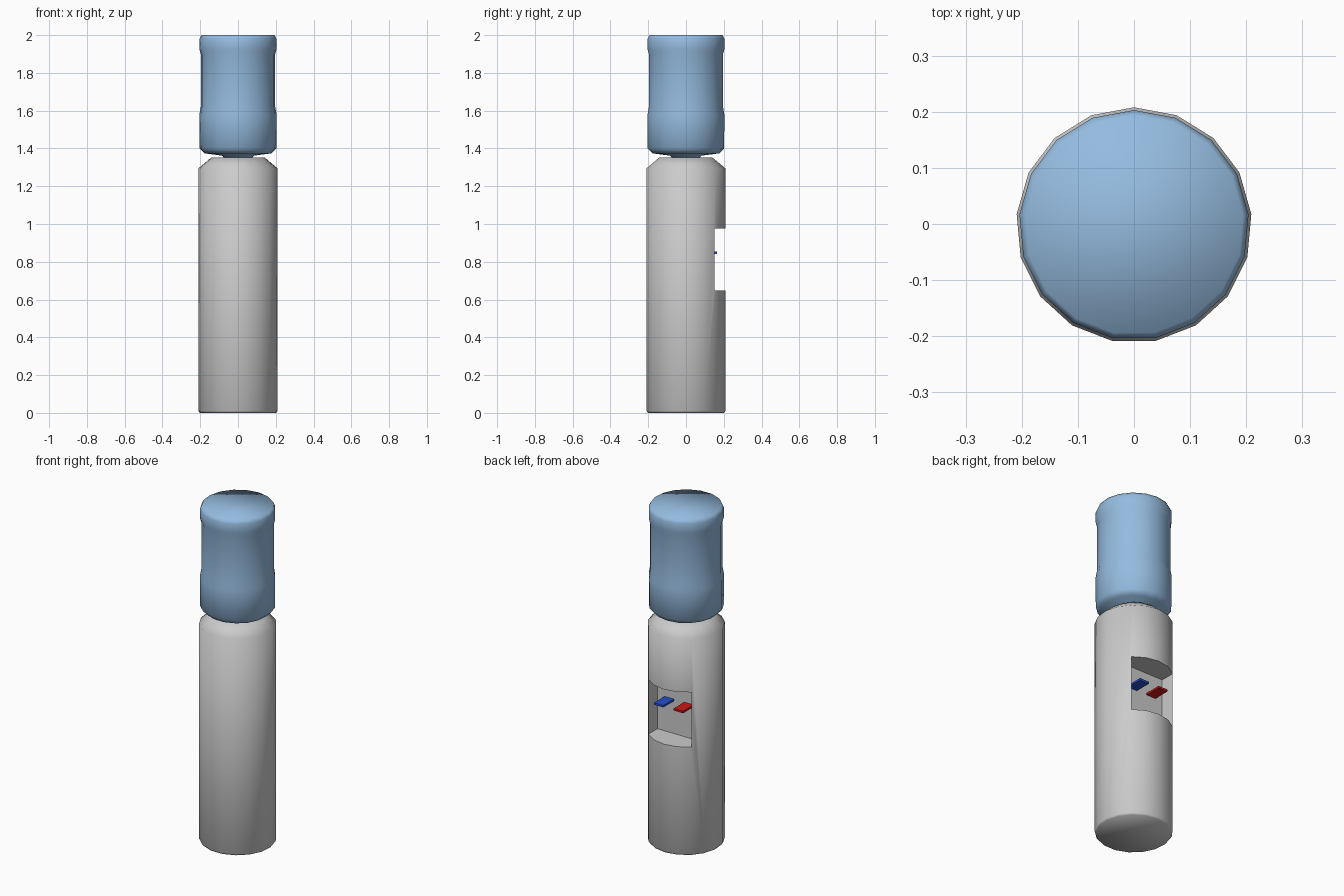
import bpy, bmesh
from math import sin, cos, pi, radians

if "Cube" in bpy.data.objects:
    bpy.data.objects.remove(bpy.data.objects["Cube"])

SIDES = 17      # low side count of the round parts, one corner points to +y
CY = -0.002     # keeps the odd-sided outline centred on y


def finish(name, bm, color=None, angle=None):
    bmesh.ops.recalc_face_normals(bm, faces=bm.faces)
    me = bpy.data.meshes.new(name)
    bm.to_mesh(me)
    bm.free()
    ob = bpy.data.objects.new(name, me)
    bpy.context.collection.objects.link(ob)
    if color:
        mat = bpy.data.materials.new(name + "_colour")
        mat.diffuse_color = color
        mat.use_nodes = True
        mat.node_tree.nodes["Principled BSDF"].inputs["Base Color"].default_value = mat.diffuse_color
        me.materials.append(mat)
    if angle:
        smooth(ob, angle)
    return ob


def select(ob):
    bpy.ops.object.select_all(action='DESELECT')
    ob.select_set(True)
    bpy.context.view_layer.objects.active = ob


def smooth(ob, angle):
    select(ob)
    bpy.ops.object.shade_smooth_by_angle(angle=radians(angle))


def lathe(name, profile, color=None, angle=None):
    """Spin (radius, z) points, bottom to top, and cap both ends."""
    bm = bmesh.new()
    rings = []
    for r, z in profile:
        rings.append([bm.verts.new((r * sin(2 * pi * i / SIDES),
                                    r * cos(2 * pi * i / SIDES) + CY, z))
                      for i in range(SIDES)])
    for a, b in zip(rings, rings[1:]):
        for i in range(SIDES):
            j = (i + 1) % SIDES
            bm.faces.new((a[i], a[j], b[j], b[i]))
    bm.faces.new(rings[0])
    bm.faces.new(rings[-1])
    return finish(name, bm, color, angle)


def box(name, lo, hi, color=None):
    bm = bmesh.new()
    bmesh.ops.create_cube(bm, size=1)
    for v in bm.verts:
        v.co = [l + (c + 0.5) * (h - l) for c, l, h in zip(v.co, lo, hi)]
    return finish(name, bm, color)


# Cabinet with bevelled foot and sloped shoulder
cabinet = lathe("cabinet", [(0.203, 0), (0.21, 0.01), (0.21, 1.295), (0.142, 1.352)])

# Dispensing recess cut into the +y side
cutter = box("recess_cutter", (-0.143, 0.065, 0.648), (0.143, 0.4, 0.975))
cutter.hide_render = True
mod = cabinet.modifiers.new("recess", 'BOOLEAN')
mod.operation = 'DIFFERENCE'
mod.solver = 'EXACT'
mod.object = cutter
select(cabinet)
bpy.ops.object.modifier_apply(modifier=mod.name)
bpy.data.objects.remove(cutter)
smooth(cabinet, 60)

# Water bottle with a narrower grip band, neck sitting on the cabinet
lathe("water_bottle",
      [(0.07, 1.345), (0.085, 1.362), (0.178, 1.374), (0.204, 1.40), (0.205, 1.58),
       (0.198, 1.62), (0.198, 1.90), (0.205, 1.925), (0.205, 1.98), (0.195, 2.0)],
      (0.30, 0.50, 0.74, 1), 80)

# Cold and hot tap levers
for name, x, color in (("cold_tap", 0.065, (0.02, 0.08, 0.6, 1)),
                       ("hot_tap", -0.065, (0.6, 0.01, 0.01, 1))):
    box(name, (x - 0.031, 0.064, 0.842), (x + 0.031, 0.165, 0.854), color)
